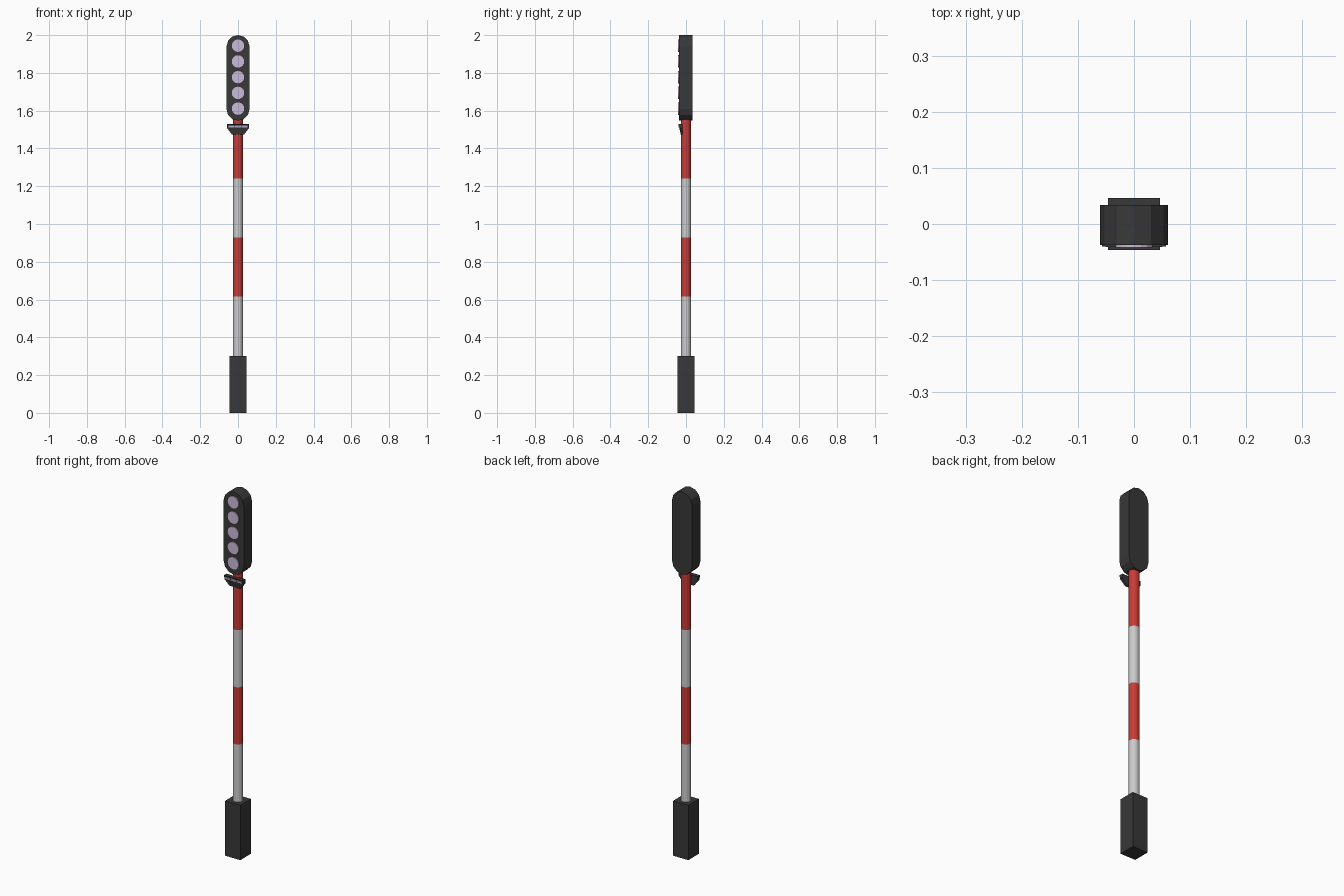
import bpy, bmesh, math

if "Cube" in bpy.data.objects:
    bpy.data.objects.remove(bpy.data.objects["Cube"])


def material(name, rgb):
    m = bpy.data.materials.new(name)
    m.diffuse_color = (*rgb, 1)
    m.use_nodes = True
    m.node_tree.nodes["Principled BSDF"].inputs["Base Color"].default_value = m.diffuse_color
    return m


DARK = material("dark_housing", (0.04, 0.04, 0.04))
RED = material("red_paint", (0.58, 0.045, 0.04))
LENS = material("lens", (0.60, 0.50, 0.70))
GREY = material("grey_paint", (0.55, 0.55, 0.55))


def box(name, size, loc, mat, tilt=0):
    bpy.ops.mesh.primitive_cube_add(size=1, location=loc, rotation=(tilt, 0, 0))
    ob = bpy.context.object
    ob.name = name
    ob.scale = size
    ob.data.materials.append(mat)
    return ob


def cylinder(name, r, depth, loc, mat, sides, rot=(0, 0, 0)):
    bpy.ops.mesh.primitive_cylinder_add(vertices=sides, radius=r, depth=depth,
                                        location=loc, rotation=rot)
    ob = bpy.context.object
    ob.name = name
    ob.data.materials.append(mat)
    return ob


def plate(name, outline, y0, y1, mat):
    """Extrude an x-z outline from y0 (front) to y1 (back)."""
    bm = bmesh.new()
    face = bm.faces.new([bm.verts.new((x, y0, z)) for x, z in outline])
    out = bmesh.ops.extrude_face_region(bm, geom=[face])
    for v in out["geom"]:
        if isinstance(v, bmesh.types.BMVert):
            v.co.y = y1
    bmesh.ops.recalc_face_normals(bm, faces=bm.faces)
    me = bpy.data.meshes.new(name)
    bm.to_mesh(me)
    bm.free()
    ob = bpy.data.objects.new(name, me)
    bpy.context.collection.objects.link(ob)
    me.materials.append(mat)
    return ob


# square foot
box("base", (0.092, 0.092, 0.30), (0, 0, 0.15), DARK)

# striped pole, alternating grey and red sections
bands = [0.30, 0.615, 0.928, 1.241, 1.555]
for i, (a, b) in enumerate(zip(bands, bands[1:])):
    cylinder(f"pole_band_{i + 1}", 0.026, b - a, (0, 0, (a + b) / 2),
             (GREY, RED)[i % 2], 16)

# lamp head: upright slot-shaped housing
R, N = 0.061, 6
outline = []
for zc, start in ((2 - R, 0), (1.547 + R, math.pi)):
    for k in range(N + 1):
        t = start + math.pi * k / N
        outline.append((R * math.cos(t), zc + R * math.sin(t)))
plate("lamp_head", outline, -0.037, 0.034, DARK)

# five round lenses
for i in range(5):
    cylinder(f"lens_{i + 1}", 0.033, 0.012, (0, -0.036, 1.611 + i * 0.0832),
             LENS, 16, (math.pi / 2, 0, 0))

# small marker light under the head, leaning forward at the top
marker = plate("marker_light", [(-0.057, 1.53), (-0.057, 1.507), (-0.033, 1.475),
                                (0.033, 1.475), (0.057, 1.507), (0.057, 1.53)],
               -0.040, -0.018, DARK)
for v in marker.data.vertices:
    if v.co.y < -0.03 and v.co.z < 1.48:
        v.co.y = -0.028
    elif v.co.y < -0.03 and v.co.z < 1.51:
        v.co.y = -0.035

# three-part light strip on the marker
for i in (-1, 0, 1):
    box(f"marker_strip_{i + 2}", (0.031, 0.004, 0.012), (i * 0.035, -0.038, 1.517),
        LENS, math.radians(-12) * -1)
